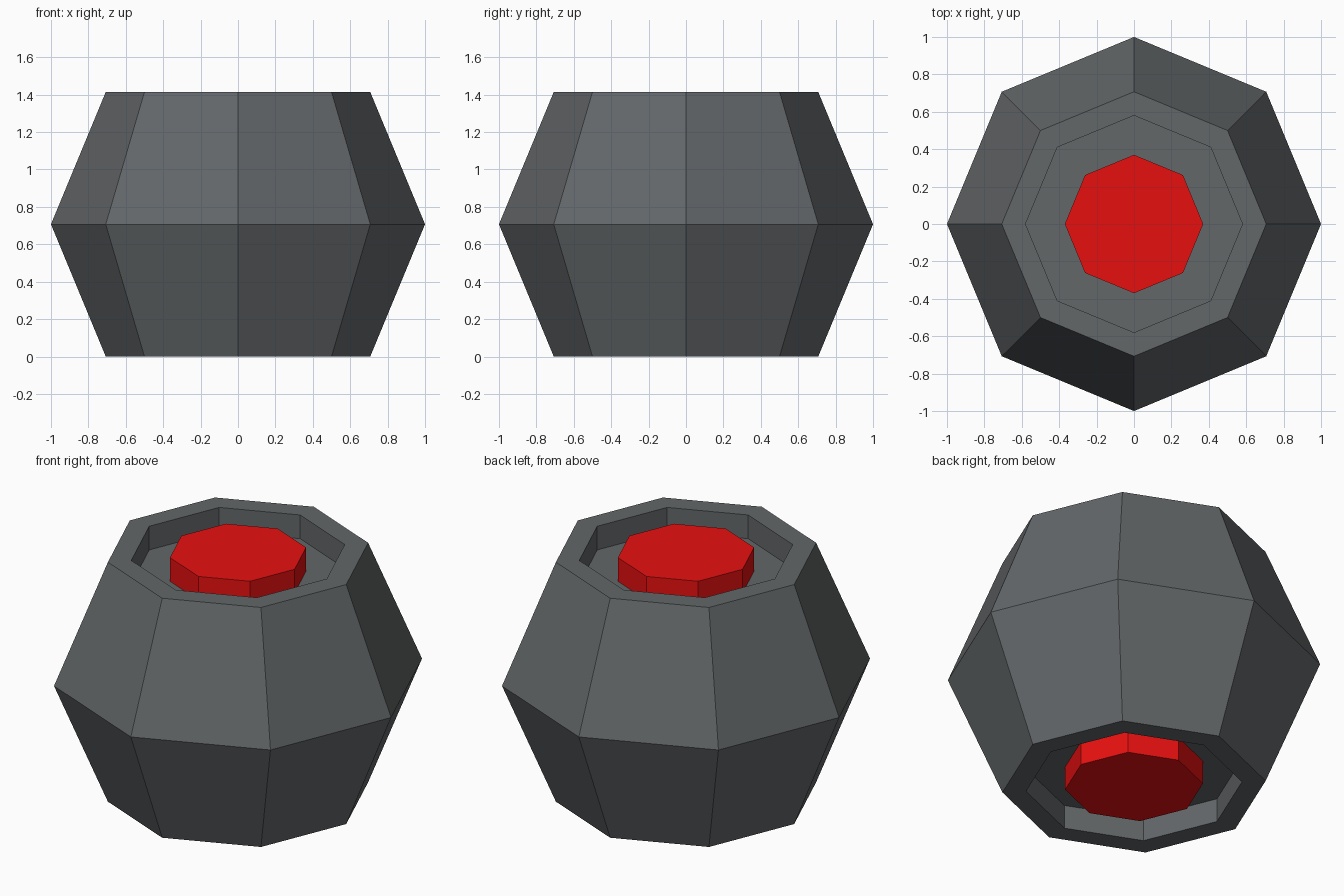
import bpy, bmesh, math

if "Cube" in bpy.data.objects:
    bpy.data.objects.remove(bpy.data.objects["Cube"])

SIDES = 8
R, RIM, H = 1.0, math.sqrt(0.5), math.sqrt(0.5)   # equator radius, rim radius, half height
RECESS_R, BUTTON_R, DEPTH = 0.58, 0.37, 0.14


def material(name, rgb):
    m = bpy.data.materials.new(name)
    m.diffuse_color = (*rgb, 1)
    m.use_nodes = True
    m.node_tree.nodes["Principled BSDF"].inputs["Base Color"].default_value = m.diffuse_color
    return m


def lathe(name, profile, mat):
    """Octagonal rings from (radius, z) pairs, listed bottom to top, capped at both ends."""
    bm = bmesh.new()
    rings = [[bm.verts.new((r * math.cos(i * math.tau / SIDES),
                            r * math.sin(i * math.tau / SIDES), z))
              for i in range(SIDES)] for r, z in profile]
    for a, b in zip(rings, rings[1:]):
        for i in range(SIDES):
            j = (i + 1) % SIDES
            bm.faces.new((a[i], a[j], b[j], b[i]))
    bm.faces.new(rings[0][::-1])
    bm.faces.new(rings[-1])
    bmesh.ops.recalc_face_normals(bm, faces=bm.faces)
    me = bpy.data.meshes.new(name)
    bm.to_mesh(me)
    bm.free()
    me.materials.append(mat)
    ob = bpy.data.objects.new(name, me)
    bpy.context.collection.objects.link(ob)
    return ob


grey = material("dark grey", (0.125, 0.135, 0.14))
red = material("red", (0.8, 0.005, 0.005))

# faceted body with a recess in the top and bottom
lathe("body", [(RECESS_R, DEPTH), (RECESS_R, 0), (RIM, 0), (R, H),
               (RIM, 2 * H), (RECESS_R, 2 * H), (RECESS_R, 2 * H - DEPTH)], grey)

# red buttons standing in each recess, flush with the rims
lathe("top_button", [(BUTTON_R, 2 * H - DEPTH), (BUTTON_R, 2 * H)], red)
lathe("bottom_button", [(BUTTON_R, 0), (BUTTON_R, DEPTH)], red)
